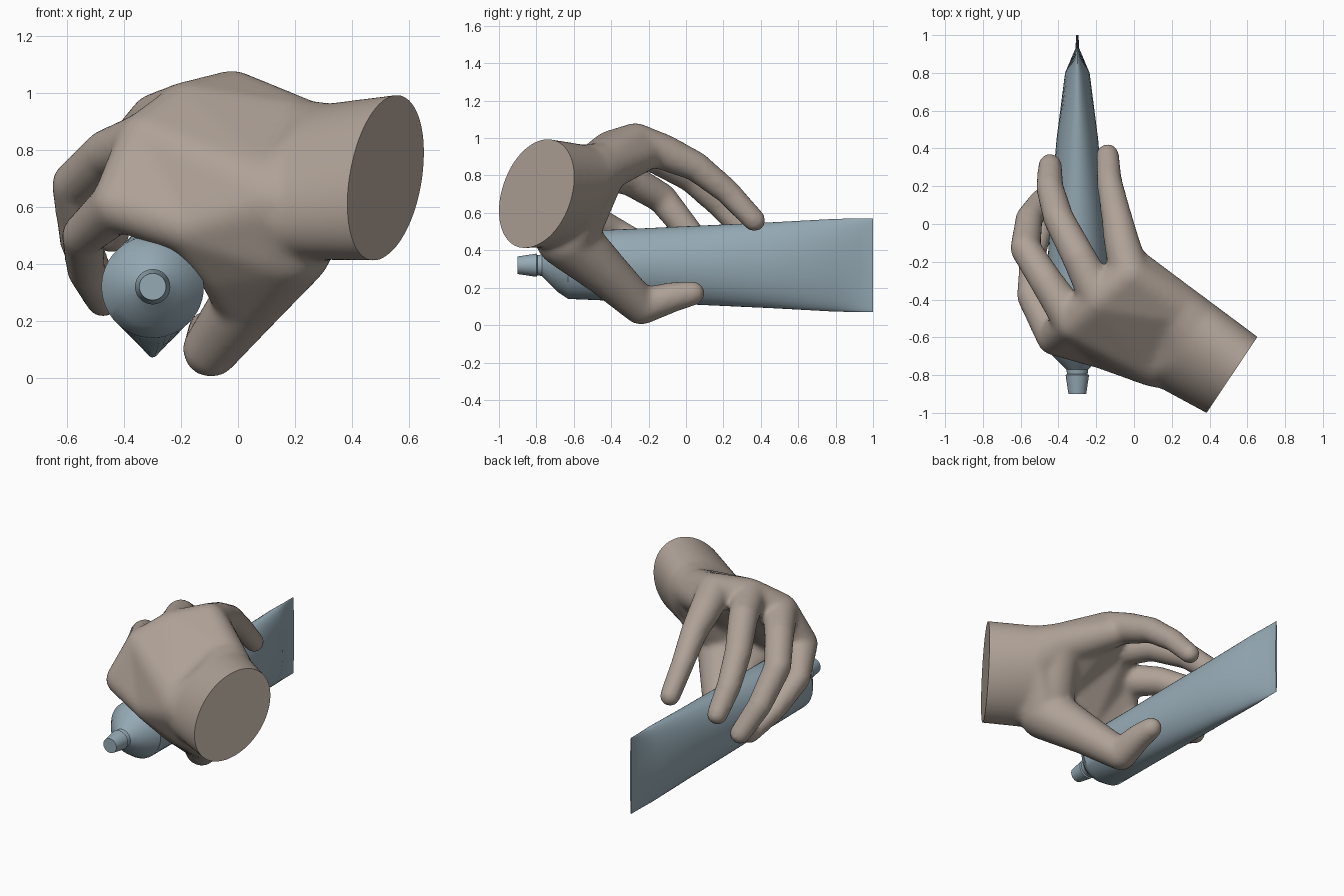
import bpy, bmesh, math
from mathutils import Vector

if "Cube" in bpy.data.objects:
    bpy.data.objects.remove(bpy.data.objects["Cube"])


def material(name, rgb):
    m = bpy.data.materials.new(name)
    m.diffuse_color = (*rgb, 1)
    m.use_nodes = True
    m.node_tree.nodes["Principled BSDF"].inputs["Base Color"].default_value = m.diffuse_color
    return m


def add_object(name, bm, mat, angle):
    mesh = bpy.data.meshes.new(name)
    bmesh.ops.recalc_face_normals(bm, faces=bm.faces)
    bm.to_mesh(mesh)
    bm.free()
    ob = bpy.data.objects.new(name, mesh)
    bpy.context.collection.objects.link(ob)
    mesh.materials.append(mat)
    bpy.ops.object.select_all(action='DESELECT')
    ob.select_set(True)
    bpy.context.view_layer.objects.active = ob
    bpy.ops.object.shade_smooth_by_angle(angle=math.radians(angle))
    return ob


# unit ball used for every joint
tmp = bmesh.new()
bmesh.ops.create_icosphere(tmp, subdivisions=3, radius=1)
BALL = [v.co.copy() for v in tmp.verts]
tmp.free()


def ball_points(j):
    c, r = Vector(j[:3]), j[3] + 0.007
    return [c + b * r for b in BALL]


def hull(bm, points):
    verts = [bm.verts.new(p) for p in points]
    bmesh.ops.convex_hull(bm, input=verts)
    for v in verts:
        if v.is_valid and not v.link_faces:
            bm.verts.remove(v)


def ball_hull(bm, *joints):
    hull(bm, [p for j in joints for p in ball_points(j)])


def chain(bm, joints):
    for a, b in zip(joints, joints[1:]):
        ball_hull(bm, a, b)


# finger joints: x, y, z, radius from knuckle to tip
index = [(-.02, -.27, .975, .1), (-.06, -.12, .925, .09), (-.095, .05, .85, .074),
         (-.13, .22, .715, .062), (-.14, .365, .56, .055)]
middle = [(-.18, -.40, .935, .1), (-.29, -.18, .91, .084), (-.40, .03, .79, .075),
          (-.445, .19, .64, .067), (-.445, .31, .5, .057)]
ring = [(-.32, -.52, .83, .1), (-.46, -.31, .785, .082), (-.575, -.13, .68, .075),
        (-.555, .03, .48, .066), (-.485, .13, .315, .057)]
little = [(-.42, -.60, .61, .09), (-.545, -.38, .50, .07),
          (-.535, -.16, .38, .062), (-.475, .02, .27, .053)]
thumb = [(.17, -.64, .47, .16), (.04, -.43, .28, .12), (-.095, -.24, .1, .093),
         (-.10, -.07, .15, .074), (-.11, .035, .17, .06)]
hb = bmesh.new()
for f in (index, middle, ring, little, thumb):
    chain(hb, f)

# palm: overlapping plates between the wrist root and the knuckles
top_root = (.23, -.45, .84, .13)
low_root = (.12, -.71, .62, .15)
heel = (-.17, -.67, .53, .09)
ball = (-.06, -.58, .38, .08)
ball_hull(hb, top_root, low_root, index[0], middle[0])
ball_hull(hb, low_root, heel, middle[0], ring[0])
ball_hull(hb, heel, ring[0], little[0])
ball_hull(hb, top_root, low_root, thumb[0])
ball_hull(hb, low_root, thumb[0], heel, ball)
ball_hull(hb, thumb[0], thumb[1], ball)
ball_hull(hb, top_root, index[0], (-.01, -.22, .92, .09))

# wrist stump: sheared elliptical sections swept along the forearm
axis = Vector((.83, -.555, 0)).normalized()
side = Vector((-axis.y, axis.x, 0))
cut = Vector((.52, -.797, .705))


def section(c, a, b, shear):
    return [c + side * (a * math.cos(t) + shear * math.sin(t)) + Vector((0, 0, b * math.sin(t)))
            for t in (i * math.tau / 40 for i in range(40))]


mid = Vector((.27, -.64, .69))
wrist_mid = section(mid, .245, .275, .1)
hull(hb, section(cut + axis * .1, .225, .295, .07) + section(cut, .23, .29, .07) + wrist_mid)
hull(hb, wrist_mid + ball_points(top_root) + ball_points(low_root))
hull(hb, wrist_mid + ball_points(low_root) + ball_points(thumb[0]))

# merge to one soft skin
skin = material("skin", (.43, .36, .31))
hand = add_object("hand", hb, skin, 180)
rm = hand.modifiers.new("merge", 'REMESH')
rm.mode = 'VOXEL'
rm.voxel_size = 0.016
sm = hand.modifiers.new("soften", 'SMOOTH')
sm.factor = 0.5
sm.iterations = 12
deps = bpy.context.evaluated_depsgraph_get()
soft = bpy.data.meshes.new_from_object(hand.evaluated_get(deps))
bpy.data.objects.remove(hand)
hb = bmesh.new()
hb.from_mesh(soft)

# flat cut at the wrist
bmesh.ops.bisect_plane(hb, geom=hb.verts[:] + hb.edges[:] + hb.faces[:],
                       plane_co=cut, plane_no=axis, clear_outer=True)
bmesh.ops.holes_fill(hb, edges=[e for e in hb.edges if e.is_boundary], sides=0)
add_object("hand", hb, skin, 50)

# squeezable tube: rings of y, half width, half height
rings = [(-.9, .047, .047), (-.8, .062, .062), (-.795, .054, .054), (-.77, .058, .058),
         (-.735, .095, .095), (-.69, .14, .14), (-.63, .18, .18), (-.3, .163, .194),
         (.1, .14, .213), (.45, .11, .229), (.8, .065, .248), (.93, .01, .25), (1, .006, .25)]
N = 48
tb = bmesh.new()
loops = [[tb.verts.new((-.3 + a * math.cos(i * math.tau / N), y,
                        .32 + b * math.sin(i * math.tau / N))) for i in range(N)]
         for y, a, b in rings]
for p, q in zip(loops, loops[1:]):
    for i in range(N):
        k = (i + 1) % N
        tb.faces.new((p[i], p[k], q[k], q[i]))
tb.faces.new(loops[0])
tb.faces.new(loops[-1])
add_object("tube", tb, material("tube_blue", (.30, .40, .46)), 35)
